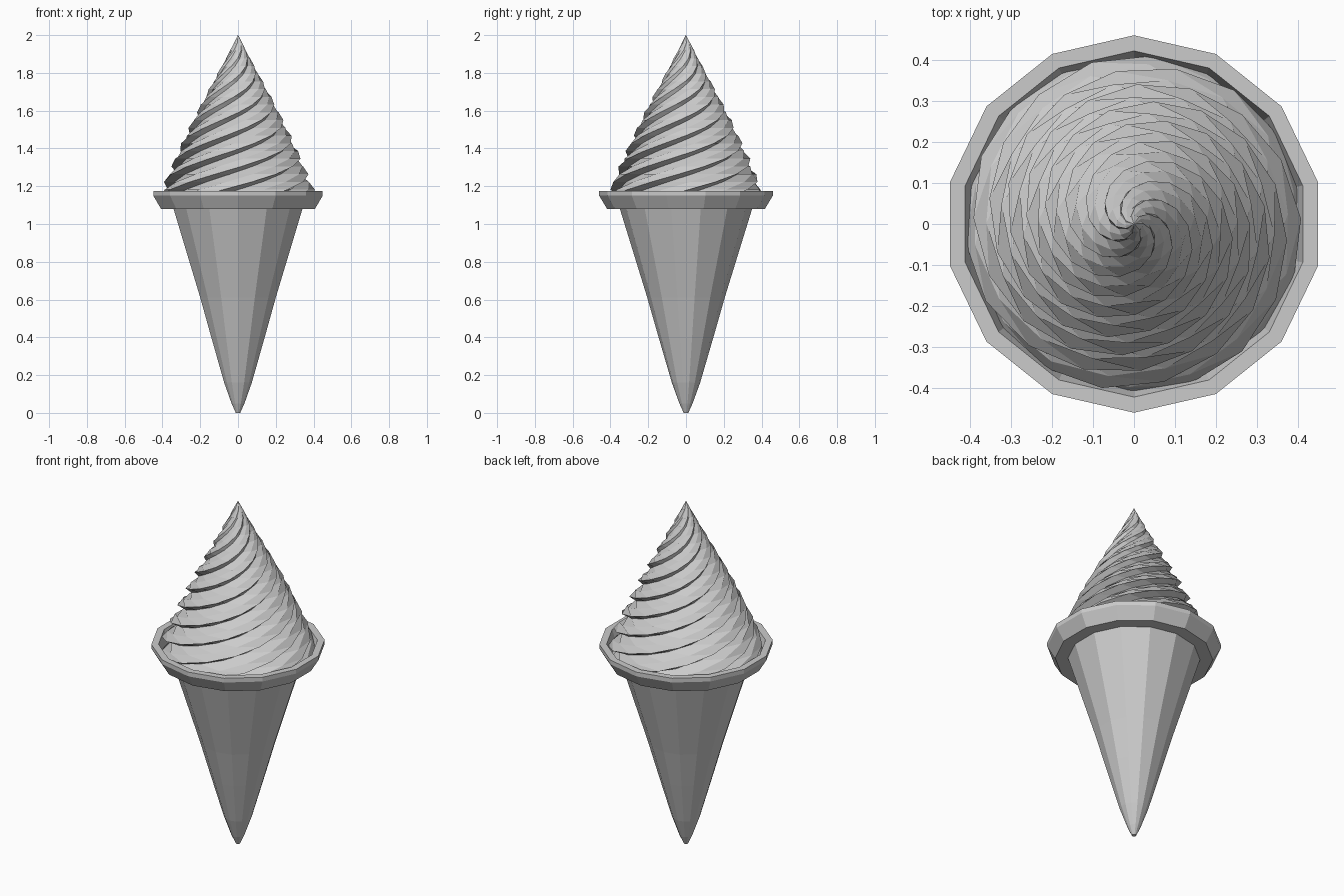
import bpy
from math import sin, cos, pi, radians

if "Cube" in bpy.data.objects:
    bpy.data.objects.remove(bpy.data.objects["Cube"])

SIDES = 14


def make(name, rings, cap_bottom=True, cap_top=True):
    """Skin a stack of rings (lists of points, all the same length)."""
    n = len(rings[0])
    verts = [p for ring in rings for p in ring]
    faces = []
    for i in range(len(rings) - 1):
        for j in range(n):
            k = (j + 1) % n
            faces.append((i * n + j, i * n + k, (i + 1) * n + k, (i + 1) * n + j))
    if cap_bottom:
        faces.append(tuple(reversed(range(n))))
    if cap_top:
        faces.append(tuple(range(len(verts) - n, len(verts))))
    mesh = bpy.data.meshes.new(name)
    mesh.from_pydata(verts, [], faces)
    mesh.update()
    obj = bpy.data.objects.new(name, mesh)
    bpy.context.collection.objects.link(obj)
    return obj


def polygon(r, z):
    return [(r * cos(pi / 2 + 2 * pi * j / SIDES), r * sin(pi / 2 + 2 * pi * j / SIDES), z)
            for j in range(SIDES)]


# wafer cone with its flared rim and the floor inside the rim
profile = [(0.012, 0), (0.035, 0.05), (0.075, 0.16), (0.145, 0.40), (0.205, 0.61),
           (0.35, 1.08), (0.418, 1.08), (0.46, 1.15), (0.46, 1.175),
           (0.422, 1.175), (0.40, 1.10)]
make("wafer_cone", [polygon(r, z) for r, z in profile])

# twisted cream: seven overlapping saw-tooth ribs tapering to a tip
outline = [(1.10, 0.42), (1.18, 0.408), (1.24, 0.385), (1.34, 0.343), (1.46, 0.287),
           (1.56, 0.238), (1.66, 0.185), (1.80, 0.108), (1.90, 0.053), (2.0, 0.001)]


def radius(z):
    for (z0, r0), (z1, r1) in zip(outline, outline[1:]):
        if z <= z1 + 1e-6:
            return r0 + (r1 - r0) * (z - z0) / (z1 - z0)
    return outline[-1][1]


ARMS, LEVELS, TURNS = 7, 22, 1.33
tooth = [(0, 0.87), (20, 0.96), (40, 1.0)]  # valley, gentle back, ridge
rings = []
for i in range(LEVELS + 1):
    t = i / LEVELS
    z = 1.10 + 0.90 * t
    r = radius(z)
    turn = 360 * TURNS * (t - 0.08) + 8
    ring = []
    for a in range(ARMS):
        for da, k in tooth:
            ang = radians(turn + a * 360 / ARMS + da)
            ring.append((r * k * cos(ang), r * k * sin(ang), z))
    rings.append(ring)
make("cream_swirl", rings)
